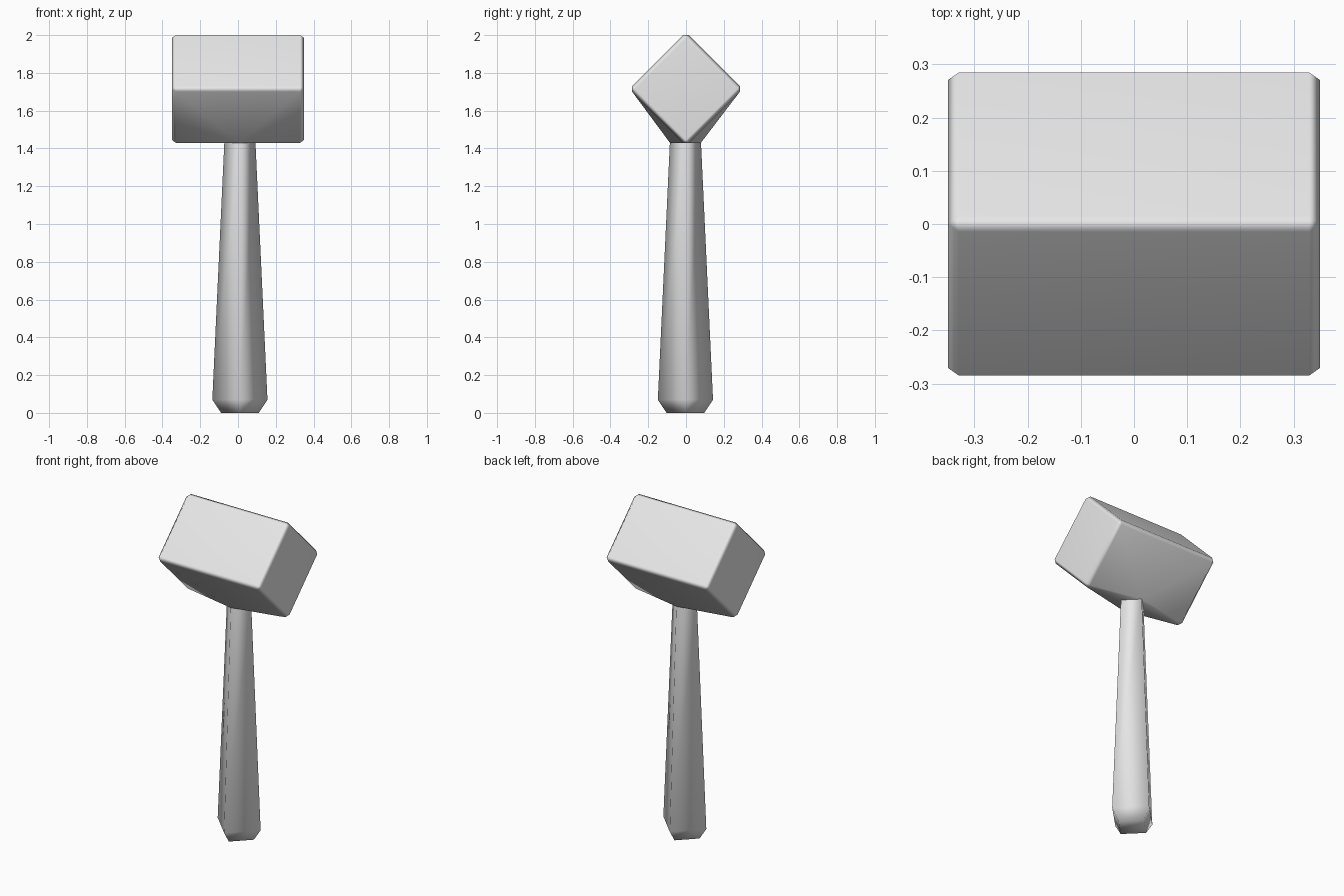
import bpy
import bmesh
from math import radians, cos, sin, pi
from mathutils import Matrix, Vector

cube = bpy.data.objects.get("Cube")
if cube:
    bpy.data.objects.remove(cube, do_unlink=True)

# Single light grey material
grey = bpy.data.materials.new("light_grey")
grey.use_nodes = True
colour = (0.8, 0.8, 0.8, 1.0)
grey.diffuse_color = colour
grey.node_tree.nodes["Principled BSDF"].inputs["Base Color"].default_value = colour

HANDLE_CENTRE = Vector((0.01, -0.003, 0))
HANDLE_TOP = 1.43
TOP_RADIUS = 0.082


def make_object(name, bm):
    bmesh.ops.recalc_face_normals(bm, faces=bm.faces)
    for face in bm.faces:
        face.smooth = True
    mesh = bpy.data.meshes.new(name)
    bm.to_mesh(mesh)
    bm.free()
    mesh.materials.append(grey)
    obj = bpy.data.objects.new(name, mesh)
    bpy.context.collection.objects.link(obj)
    return obj


# Head: bevelled block turned on edge, its underside flared out to the handle
bm = bmesh.new()
bmesh.ops.create_cube(bm, size=1)
bmesh.ops.scale(bm, vec=(0.70, 0.424, 0.424), verts=bm.verts)
bmesh.ops.bevel(bm, geom=bm.edges[:], offset=0.021, segments=1,
                affect='EDGES', profile=0.5)
bmesh.ops.rotate(bm, matrix=Matrix.Rotation(radians(45), 3, 'X'), verts=bm.verts)
bmesh.ops.translate(bm, vec=(0, 0, 1.715), verts=bm.verts)
for side in (-1, 1):
    bm.verts.new(HANDLE_CENTRE + Vector((0, side * TOP_RADIUS, HANDLE_TOP)))
bmesh.ops.delete(bm, geom=bm.faces[:] + bm.edges[:], context='EDGES_FACES')
bmesh.ops.convex_hull(bm, input=bm.verts[:])
bmesh.ops.dissolve_limit(bm, angle_limit=radians(1), verts=bm.verts[:],
                         edges=bm.edges[:])
head = make_object("mallet_head", bm)
weighted = head.modifiers.new("weighted_normals", 'WEIGHTED_NORMAL')
weighted.keep_sharp = True

# Handle: four-sided taper with a chamfered butt
bm = bmesh.new()
rings = []
for z, radius in ((0, 0.10), (0.07, 0.146), (HANDLE_TOP + 0.01, TOP_RADIUS)):
    rings.append([bm.verts.new(HANDLE_CENTRE + Vector(
        (radius * cos(i * pi / 2), radius * sin(i * pi / 2), z)))
        for i in range(4)])
for low, high in zip(rings, rings[1:]):
    for i in range(4):
        j = (i + 1) % 4
        bm.faces.new((low[i], low[j], high[j], high[i]))
bm.faces.new(rings[0][::-1])
make_object("mallet_handle", bm)
